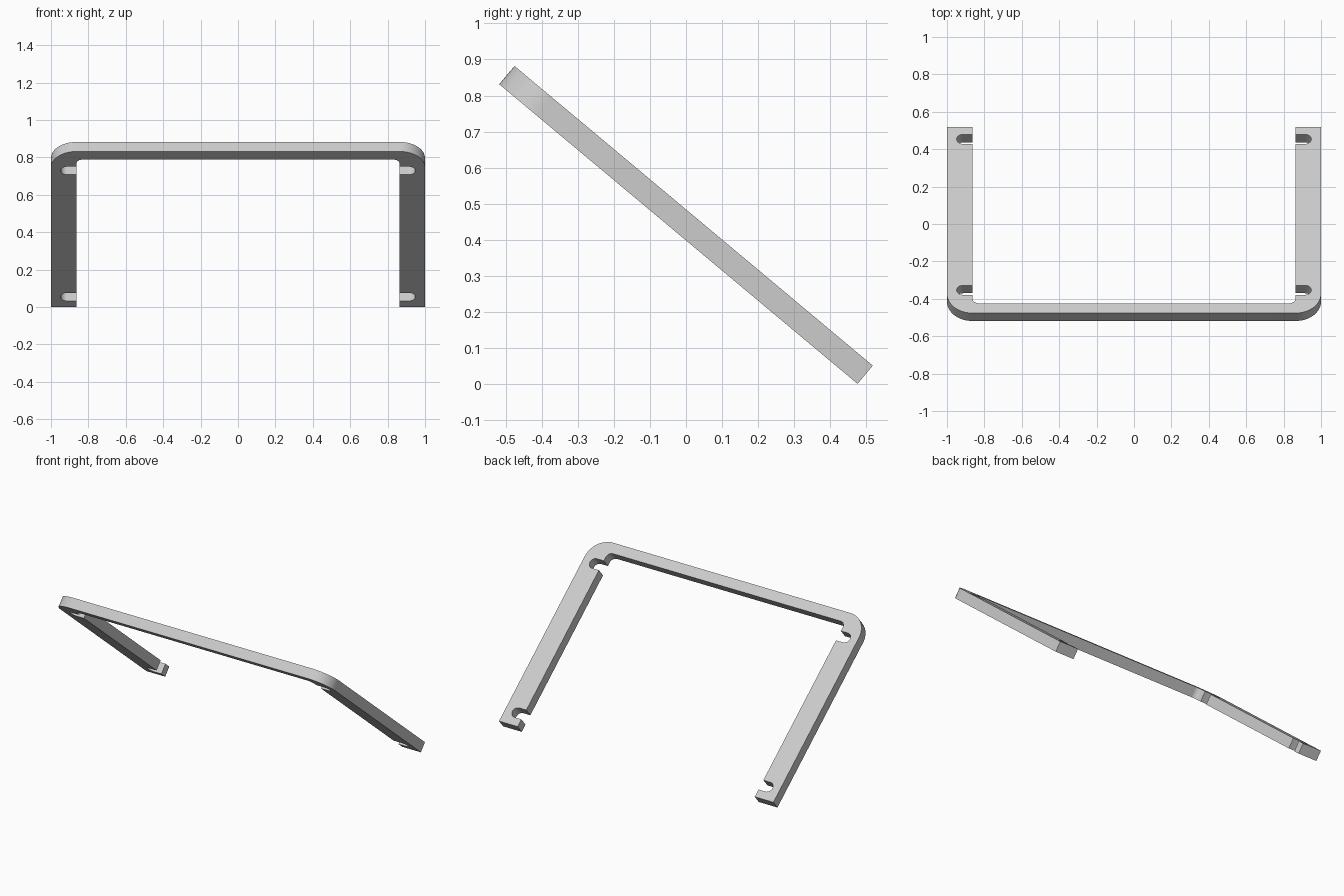
import bpy, bmesh, math
from mathutils import Matrix

if "Cube" in bpy.data.objects:
    bpy.data.objects.remove(bpy.data.objects["Cube"], do_unlink=True)

TILT = math.radians(39.9)
LENGTH, THICK = 1.296, 0.066       # along the slope, and plate thickness
BAR, INNER_X = 0.067, 0.864        # crossbar width, inner edge of the arms
OUTER_R, INNER_R = 0.135, 0.035
SLOT_R, SLOT_END = 0.033, 0.948    # open slots with a round end
SLOTS = (0.564, -0.488)            # slot centres along each arm


def arc(cx, cy, r, start, end, steps=16):
    angles = [math.radians(start + (end - start) * i / steps) for i in range(steps + 1)]
    return [(cx + r * math.cos(a), cy + r * math.sin(a)) for a in angles]


# Half outline: crossbar front edge, outer corner, arm end, slots, inner corner
top, end = -LENGTH / 2, LENGTH / 2
half = arc(1 - OUTER_R, top + OUTER_R, OUTER_R, -90, 0)
half += [(1, end), (INNER_X, end)]
for v in SLOTS:
    half.append((INNER_X, v + SLOT_R))
    half += arc(SLOT_END - SLOT_R, v, SLOT_R, 90, -90)
    half.append((INNER_X, v - SLOT_R))
half += arc(INNER_X - INNER_R, top + BAR + INNER_R, INNER_R, 0, -90, 8)
outline = half + [(-x, y) for x, y in reversed(half)]

# Extrude the outline into a plate
bm = bmesh.new()
face = bm.faces.new([bm.verts.new((x, y, -THICK / 2)) for x, y in outline])
result = bmesh.ops.extrude_face_region(bm, geom=[face])
raised = [g for g in result["geom"] if isinstance(g, bmesh.types.BMVert)]
bmesh.ops.translate(bm, verts=raised, vec=(0, 0, THICK))
bmesh.ops.recalc_face_normals(bm, faces=bm.faces)

# Lean the plate back and stand it on the ground
bmesh.ops.transform(bm, matrix=Matrix.Rotation(-TILT, 4, "X"), verts=bm.verts)
lowest = min(v.co.z for v in bm.verts)
bmesh.ops.translate(bm, verts=bm.verts, vec=(0, 0, -lowest))
mesh = bpy.data.meshes.new("bracket_frame")
bm.to_mesh(mesh)
bm.free()

frame = bpy.data.objects.new("bracket_frame", mesh)
bpy.context.collection.objects.link(frame)

# Plain grey finish
grey = bpy.data.materials.new("light_grey")
grey.use_nodes = True
colour = (0.6, 0.6, 0.6, 1)
grey.diffuse_color = colour
grey.node_tree.nodes["Principled BSDF"].inputs["Base Color"].default_value = colour
mesh.materials.append(grey)

bpy.ops.object.select_all(action="DESELECT")
frame.select_set(True)
bpy.context.view_layer.objects.active = frame
bpy.ops.object.shade_smooth_by_angle(angle=math.radians(30))
